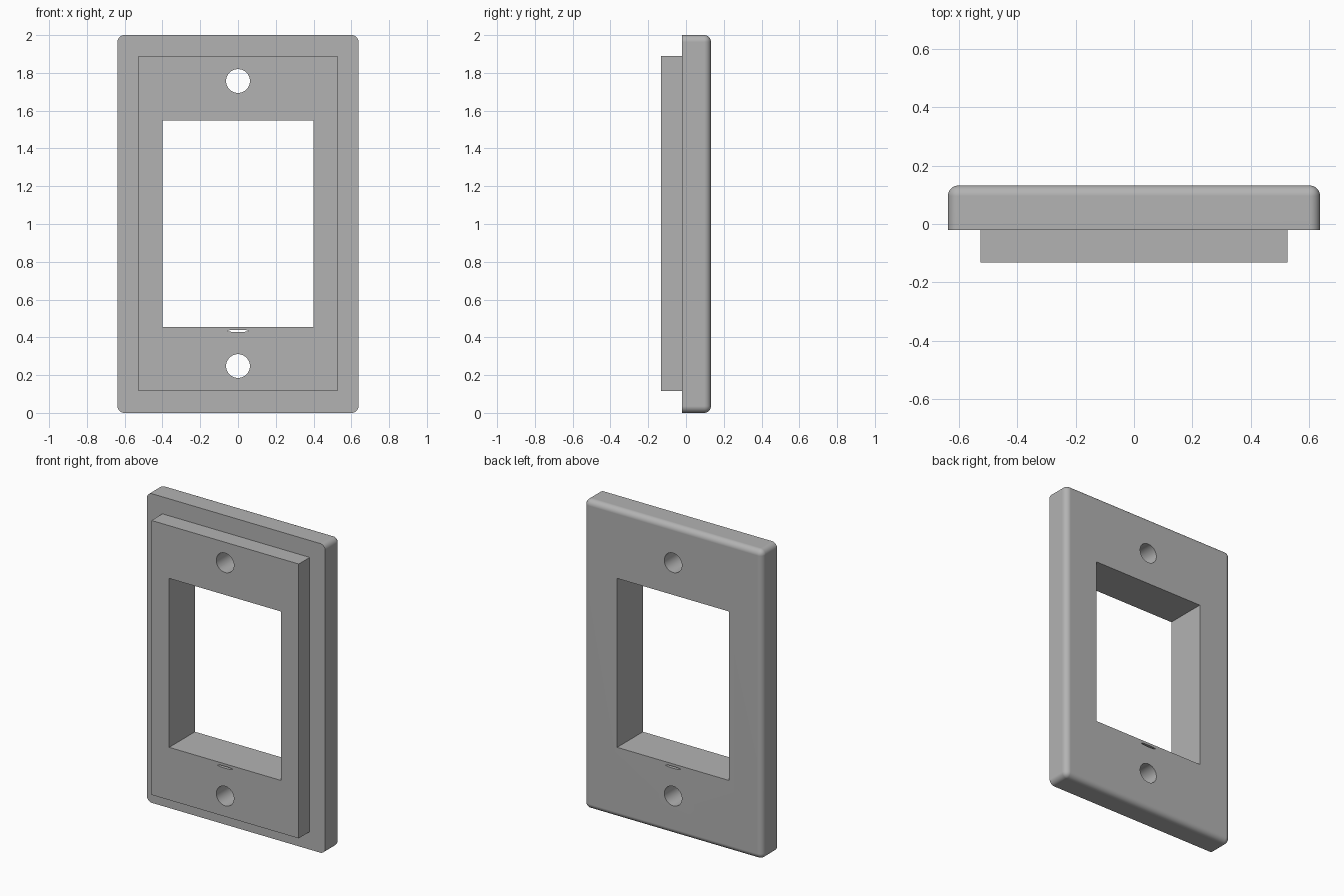
import bpy, bmesh, math
from mathutils import Matrix, Vector

if "Cube" in bpy.data.objects:
    bpy.data.objects.remove(bpy.data.objects["Cube"], do_unlink=True)

FRONT, STEP, BACK = -0.132, -0.02, 0.132
FILLET = 0.036

grey = bpy.data.materials.new("plain grey")
grey.use_nodes = True
colour = (0.45, 0.45, 0.45, 1)
grey.diffuse_color = colour
grey.node_tree.nodes["Principled BSDF"].inputs["Base Color"].default_value = colour


def add_object(name, bm):
    mesh = bpy.data.meshes.new(name)
    bm.to_mesh(mesh)
    bm.free()
    mesh.materials.append(grey)
    obj = bpy.data.objects.new(name, mesh)
    bpy.context.collection.objects.link(obj)
    return obj


def box(name, half_width, y0, y1, z0, z1, fillet=0):
    bm = bmesh.new()
    bmesh.ops.create_cube(bm, size=1)
    bmesh.ops.scale(bm, verts=bm.verts, vec=(2 * half_width, y1 - y0, z1 - z0))
    bmesh.ops.translate(bm, verts=bm.verts, vec=(0, (y0 + y1) / 2, (z0 + z1) / 2))
    if fillet:
        # round the four corners and the back rim, leave the front rim sharp
        edges = [e for e in bm.edges if any(v.co.y > y0 + fillet for v in e.verts)]
        bmesh.ops.bevel(bm, geom=edges, offset=fillet, segments=8,
                        profile=0.5, affect='EDGES')
    return add_object(name, bm)


def bore(name, z, radius_x, radius_z):
    bm = bmesh.new()
    bmesh.ops.create_cone(bm, cap_ends=True, segments=48, radius1=1, radius2=1, depth=1,
                          matrix=Matrix.Rotation(math.pi / 2, 4, 'X'))
    bmesh.ops.scale(bm, verts=bm.verts, vec=(radius_x, 1, radius_z))
    bmesh.ops.translate(bm, verts=bm.verts, vec=Vector((0, 0, z)))
    return add_object(name, bm)


def combine(target, other, operation):
    other.hide_render = True
    mod = target.modifiers.new(other.name, 'BOOLEAN')
    mod.operation, mod.object, mod.solver = operation, other, 'EXACT'
    bpy.ops.object.modifier_apply(modifier=mod.name)
    bpy.data.objects.remove(other, do_unlink=True)


# Cover plate with the raised block on its front
plate = box("cover_plate", 0.638, STEP, BACK, 0, 2, FILLET)
bpy.context.view_layer.objects.active = plate
plate.select_set(True)
combine(plate, box("raised_block", 0.527, FRONT, STEP + 0.05, 0.115, 1.89), 'UNION')

# Window, screw holes and the thin slot below the window
combine(plate, box("window_cutter", 0.4, -1, 1, 0.456, 1.549), 'DIFFERENCE')
for z in (0.248, 1.757):
    combine(plate, bore("screw_hole_cutter", z, 0.063, 0.063), 'DIFFERENCE')
combine(plate, bore("slot_cutter", 0.434, 0.055, 0.006), 'DIFFERENCE')

# Smooth fillets and bores, flat faces kept flat
bpy.ops.object.shade_smooth_by_angle(angle=math.radians(30))
weighted = plate.modifiers.new("flat_faces", 'WEIGHTED_NORMAL')
weighted.keep_sharp = True
